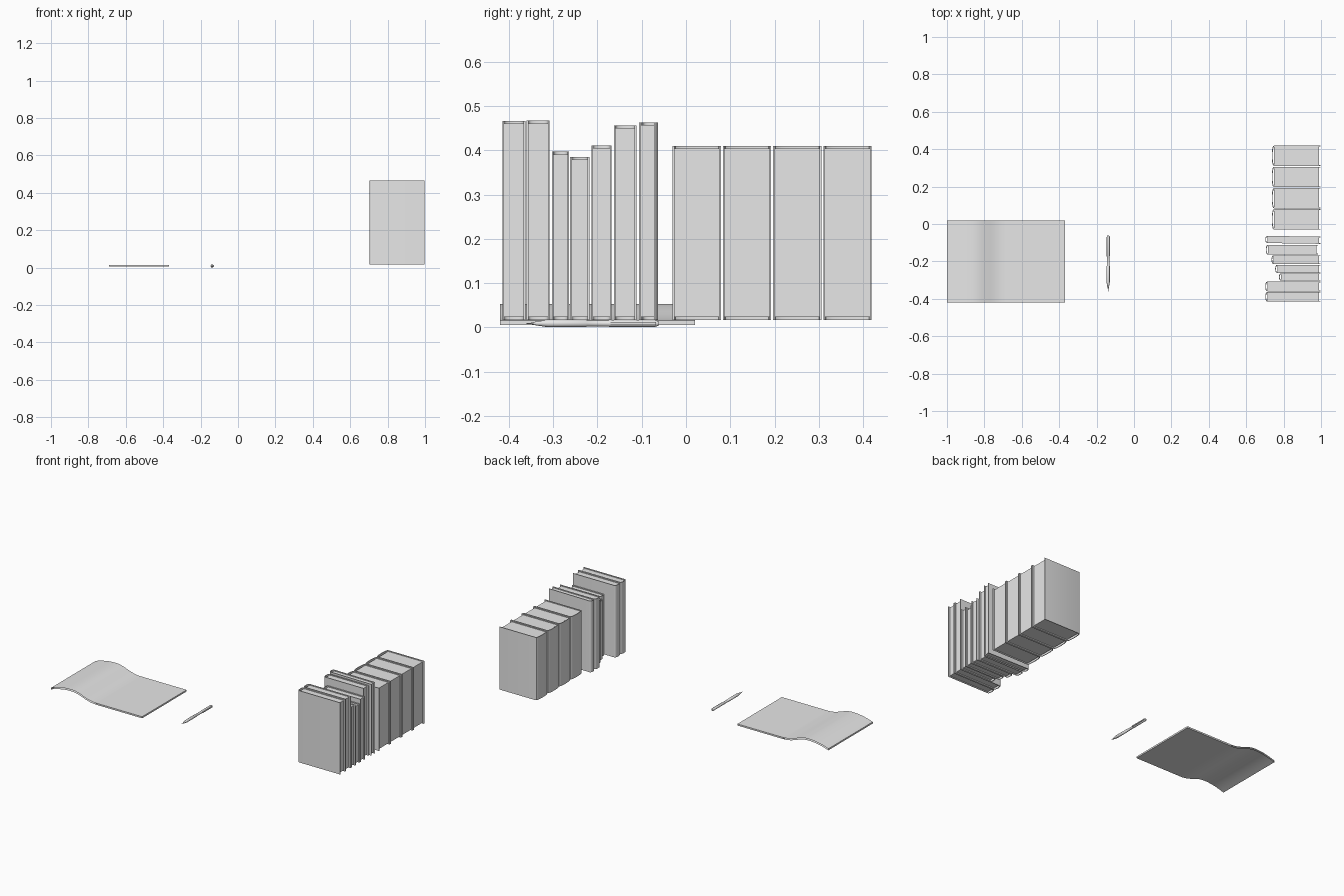
import bpy, bmesh, math
from mathutils import Vector
from mathutils.geometry import interpolate_bezier

cube = bpy.data.objects.get("Cube")
if cube:
    bpy.data.objects.remove(cube, do_unlink=True)

grey = bpy.data.materials.new("plain grey")
grey.use_nodes = True
grey.diffuse_color = (0.8, 0.8, 0.8, 1)
grey.node_tree.nodes["Principled BSDF"].inputs["Base Color"].default_value = (0.8, 0.8, 0.8, 1)


def finish(name, bm, angle=35):
    bmesh.ops.recalc_face_normals(bm, faces=bm.faces)
    mesh = bpy.data.meshes.new(name)
    bm.to_mesh(mesh)
    bm.free()
    mesh.materials.append(grey)
    obj = bpy.data.objects.new(name, mesh)
    bpy.context.collection.objects.link(obj)
    bpy.ops.object.select_all(action='DESELECT')
    obj.select_set(True)
    bpy.context.view_layer.objects.active = obj
    bpy.ops.object.shade_smooth_by_angle(angle=math.radians(angle))
    return obj


def extrude(name, outline, offset):
    """Solid made by pushing a closed outline along an offset."""
    bm = bmesh.new()
    face = bm.faces.new([bm.verts.new(p) for p in outline])
    new = bmesh.ops.extrude_face_region(bm, geom=[face])["geom"]
    bmesh.ops.translate(bm, vec=offset, verts=[v for v in new if isinstance(v, bmesh.types.BMVert)])
    return finish(name, bm)


def box(name, lo, hi):
    x0, y0, z0 = lo
    x1, y1, z1 = hi
    return extrude(name, [(x0, y0, z0), (x1, y0, z0), (x1, y1, z0), (x0, y1, z0)], (0, 0, z1 - z0))


BASE = 0.017
BOARD = 0.004


def book(name, x0, y0, y1, top, x1=0.998, turn=0):
    """Wrapped cover with a rounded spine, and a page block set inside it."""
    mid, half = (y0 + y1) / 2, (y1 - y0) / 2

    def arc(r_y, left):
        depth = 0.014
        pts = []
        for i in range(13):
            a = math.pi * (i / 12 - 0.5)
            s = math.sin(a)
            c = math.cos(a) ** 0.6 if abs(s) < 0.999 else 0
            pts.append((left + depth * (1 - c), mid + r_y * s, BASE))
        return pts

    outer = [(x1, mid - half, BASE)] + arc(half, x0) + [(x1, mid + half, BASE)]
    inner = [(x1, mid - half + BOARD, BASE)] + arc(half - BOARD, x0 + BOARD) + [(x1, mid + half - BOARD, BASE)]
    cover = extrude(name + "_cover", outer + inner[::-1], (0, 0, top - BASE))
    pages = box(name + "_pages", (x0 + 0.012, y0 + BOARD, BASE + 0.006),
                (x1 - 0.009, y1 - BOARD, top - 0.006))
    if turn:
        for obj in (cover, pages):
            pivot = Vector((x1, mid, 0))
            obj.rotation_euler.z = turn
            obj.location = pivot - obj.rotation_euler.to_matrix() @ pivot


# Row of matching thick books
for i in range(4):
    start = -0.03 + i * 0.1135
    book(f"thick_book_{i + 1}", 0.737, start, start + 0.109, 0.41)

# Mixed thin books: spine x, near y, far y, top
thin = [(0.702, -0.415, -0.363, 0.466), (0.702, -0.36, -0.308, 0.467),
        (0.775, -0.303, -0.264, 0.397), (0.755, -0.262, -0.218, 0.385),
        (0.735, -0.214, -0.168, 0.411), (0.705, -0.163, -0.112, 0.456)]
for i, spec in enumerate(thin):
    book(f"thin_book_{i + 1}", *spec, x1=0.985 if i == 5 else 0.998)
book("leaning_book", 0.702, -0.106, -0.068, 0.463, turn=-0.015)

# Open booklet: flat half
FRONT, BACK, FOLD = -0.42, 0.02, -0.69
box("booklet_flat_half", (FOLD, FRONT, 0.005), (-0.37, BACK, 0.015))

# Open booklet: arched half, two sheets joined at the free edge
rise = interpolate_bezier(Vector((-1, 0, 0.028)), Vector((-0.95, 0, 0.045)),
                          Vector((-0.91, 0, 0.053)), Vector((-0.86, 0, 0.053)), 10)
fall = interpolate_bezier(Vector((-0.86, 0, 0.053)), Vector((-0.8, 0, 0.053)),
                          Vector((-0.76, 0, 0.015)), Vector((FOLD, 0, 0.015)), 14)
upper = [Vector(p) for p in rise + fall[1:]]
lower = [p - Vector((0, 0, 0.01)) for p in upper]
bm = bmesh.new()
path = upper[::-1] + lower
rows = [[bm.verts.new((p.x, y, p.z)) for p in path] for y in (FRONT, BACK)]
for i in range(len(path) - 1):
    bm.faces.new((rows[0][i], rows[0][i + 1], rows[1][i + 1], rows[1][i]))
finish("booklet_arched_half", bm)

# Pen: turned profile of (y, radius)
PEN_X, PEN_Z = -0.138, 0.0088
profile = [(-0.36, 0.0008), (-0.345, 0.002), (-0.343, 0.0035), (-0.312, 0.0085), (-0.226, 0.0085),
           (-0.224, 0.0072), (-0.175, 0.0072), (-0.173, 0.0078), (-0.07, 0.0078), (-0.062, 0.005)]
bm = bmesh.new()
SIDES = 20
rings = []
for y, r in profile:
    turns = [math.tau * k / SIDES for k in range(SIDES)]
    rings.append([bm.verts.new((PEN_X + r * math.cos(a), y, PEN_Z + r * math.sin(a))) for a in turns])
for a, b in zip(rings, rings[1:]):
    for k in range(SIDES):
        n = (k + 1) % SIDES
        bm.faces.new((a[k], a[n], b[n], b[k]))
bm.faces.new(rings[0])
bm.faces.new(rings[-1])
finish("pen_body", bm)
box("pen_clip", (PEN_X + 0.006, -0.17, PEN_Z - 0.003), (PEN_X + 0.0105, -0.068, PEN_Z + 0.003))
